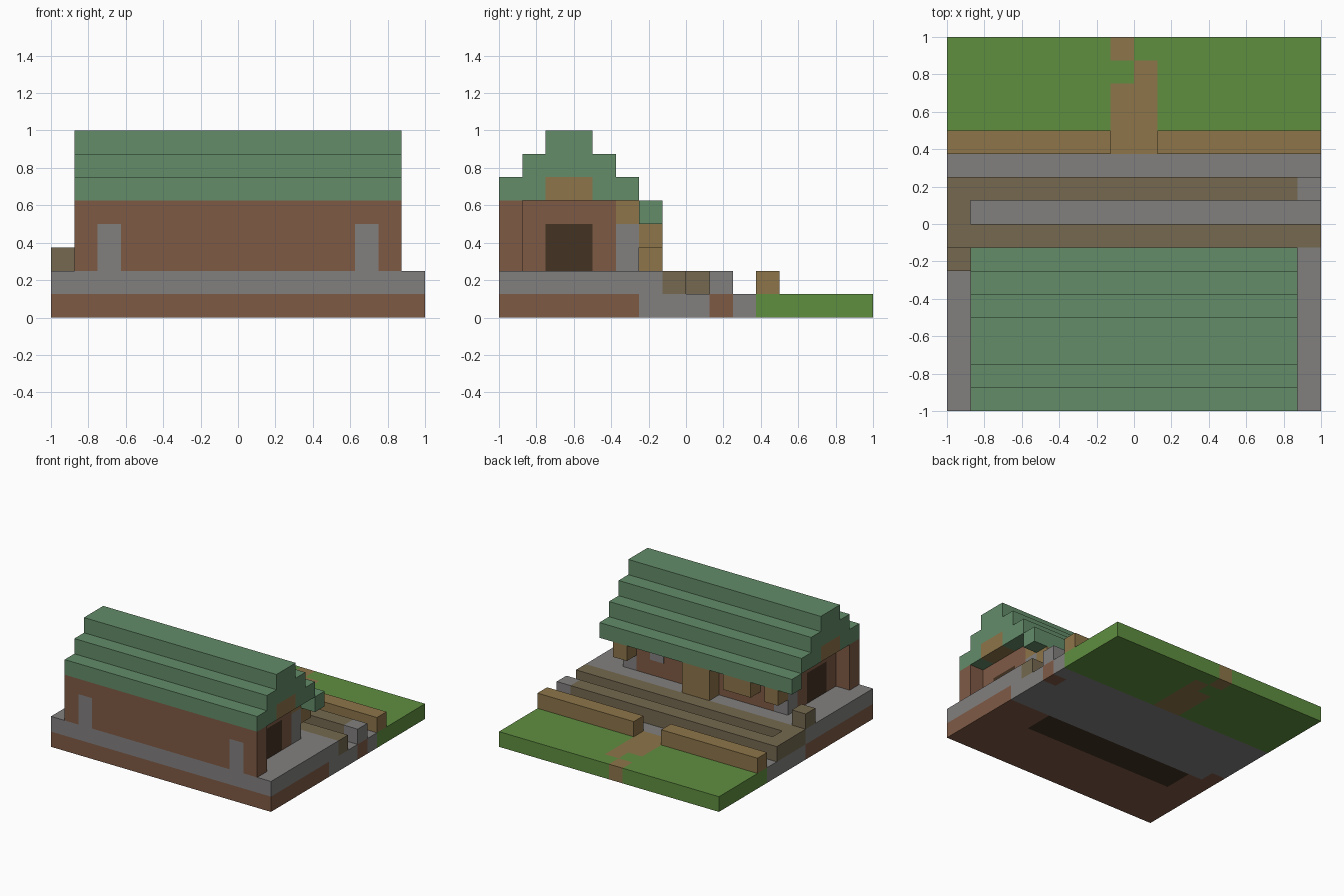
import bpy
import bmesh

cube = bpy.data.objects.get("Cube")
if cube:
    bpy.data.objects.remove(cube, do_unlink=True)

U = 1 / 8  # one block


def material(name, rgb):
    lin = [((c / 255 + 0.055) / 1.055) ** 2.4 for c in rgb] + [1]
    m = bpy.data.materials.new(name)
    m.use_nodes = True
    m.diffuse_color = lin
    bsdf = next(n for n in m.node_tree.nodes if n.type == 'BSDF_PRINCIPLED')
    bsdf.inputs["Base Color"].default_value = lin
    return m


brick = material("brick brown", (127, 90, 69))
stone = material("stone grey", (130, 128, 127))
grass = material("grass green", (96, 143, 64))
wood = material("light wood", (141, 117, 73))
track = material("track olive", (117, 105, 80))
dark = material("dark doorway", (67, 50, 34))
roof = material("roof green", (99, 140, 105))


def part(name, mat, *boxes):
    """Join boxes (x0, x1, y0, y1, z0, z1), in blocks from the front corner."""
    bm = bmesh.new()
    for x0, x1, y0, y1, z0, z1 in boxes:
        verts = bmesh.ops.create_cube(bm, size=1)["verts"]
        for v in verts:
            v.co.x = (x1 if v.co.x > 0 else x0) * U - 1
            v.co.y = (y1 if v.co.y > 0 else y0) * U - 1
            v.co.z = (z1 if v.co.z > 0 else z0) * U
    mesh = bpy.data.meshes.new(name)
    bm.to_mesh(mesh)
    bm.free()
    mesh.materials.append(mat)
    ob = bpy.data.objects.new(name, mesh)
    bpy.context.collection.objects.link(ob)


def both(x0, x1, *rest):
    """A box and its mirror image in x."""
    return (x0, x1, *rest), (16 - x1, 16 - x0, *rest)


# Ground slab
part("foundation", brick, (0, 16, 0, 4, 0, 1), (0, 2, 4, 6, 0, 1),
     (13, 16, 4, 6, 0, 1), (0, 1, 6, 7, 0, 1), (15, 16, 9, 10, 0, 1))
part("foundation_core", dark, (2, 13, 4, 6, 0, 1))
part("track_bed", stone, (1, 16, 6, 7, 0, 1), (0, 16, 7, 9, 0, 1),
     (0, 15, 9, 10, 0, 1), (0, 16, 10, 11, 0, 1))
part("lawn", grass, *both(0, 7, 11, 16, 0, 1),
     (7, 8, 14, 15, 0, 1), (8, 9, 15, 16, 0, 1))
part("path", wood, (7, 9, 11, 14, 0, 1), (8, 9, 14, 15, 0, 1),
     (7, 8, 15, 16, 0, 1))
part("fence", wood, *both(0, 7, 11, 12, 1, 2))

# Platform and track
part("platform", stone, (0, 16, 0, 7, 1, 2))
part("rails", track, (0, 16, 7, 8, 1, 2), (0, 1, 8, 9, 1, 2),
     (0, 15, 9, 10, 1, 2))
part("rail_end", stone, (15, 16, 9, 10, 1, 2))
part("platform_crate", track, (0, 1, 6, 7, 2, 3))

# Building walls
part("front_wall", brick, *both(1, 2, 0, 1, 2, 4), (3, 13, 0, 1, 2, 4),
     (1, 15, 0, 1, 4, 5))
part("front_pillars", stone, *both(2, 3, 0, 1, 2, 4))
part("side_walls", brick, (2, 14, 1, 2, 2, 5), (2, 14, 4, 5, 2, 5),
     (2, 14, 2, 4, 4, 5))
part("doorways", dark, (2, 14, 2, 4, 2, 4))
part("back_wall", brick, (3, 13, 5, 6, 2, 4))
part("back_pillars", stone, *both(2, 3, 5, 6, 2, 4))
part("back_window", stone, (11, 12, 6, 6.05, 3, 4))

# Timber under the eave
part("eave_beam", wood, (2, 14, 5, 6, 4, 5))
part("eave_brackets", wood, *both(2, 3, 6, 7, 3, 4))
part("centre_post", wood, (7, 9, 6, 7, 2, 4))
part("hanging_board", wood, (4, 6, 6, 7, 3, 4))

# Stepped roof
part("roof_eave", roof, (1, 15, 6, 7, 4, 5))
part("roof_lower", roof, (1, 15, 0, 2, 5, 6), (1, 15, 4, 6, 5, 6))
part("gable_beam", wood, (1, 15, 2, 4, 5, 6))
part("roof_middle", roof, (1, 15, 1, 5, 6, 7))
part("roof_ridge", roof, (1, 15, 2, 4, 7, 8))
